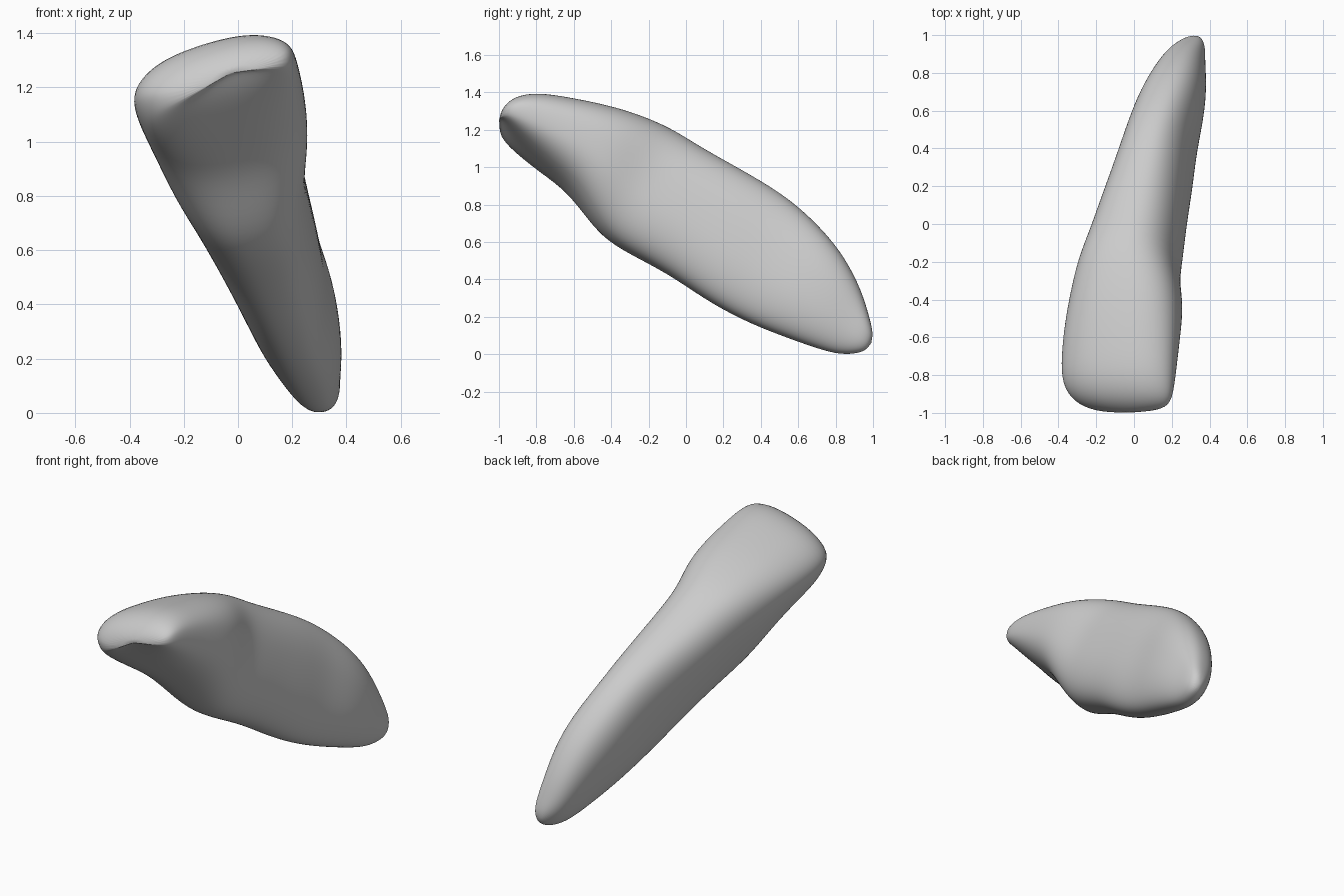
import bpy
import bmesh
import math
from mathutils import Vector

default_cube = bpy.data.objects.get("Cube")
if default_cube:
    bpy.data.objects.remove(default_cube, do_unlink=True)

SIDES = 32

# Cross-sections from biting edge to root tip:
# lower point (y, z), upper point (y, z), centre x, half width
SECTIONS = [
    (-.99, 1.2, -.98, 1.32, -.03, .18),
    (-.95, 1.12, -.92, 1.38, -.06, .26),
    (-.87, 1.04, -.8, 1.4, -.08, .3),
    (-.77, .96, -.62, 1.37, -.07, .31),
    (-.65, .87, -.42, 1.33, -.05, .31),
    (-.56, .76, -.25, 1.28, -.03, .3),
    (-.45, .62, -.08, 1.21, -.02, .27),
    (-.3, .53, .06, 1.12, .02, .25),
    (-.1, .43, .22, 1.03, .06, .23),
    (.1, .29, .4, .93, .11, .21),
    (.3, .18, .57, .82, .15, .19),
    (.5, .1, .73, .67, .2, .18),
    (.67, .04, .85, .52, .24, .15),
    (.8, 0, .94, .34, .27, .11),
    (.9, 0, .98, .2, .3, .08),
    (.96, .02, 1, .12, .32, .04),
]


def make_material(name, colour):
    material = bpy.data.materials.new(name)
    material.use_nodes = True
    material.diffuse_color = colour
    shader = material.node_tree.nodes["Principled BSDF"]
    shader.inputs["Base Color"].default_value = colour
    shader.inputs["Roughness"].default_value = 0.6
    return material


def squared(value, power):
    """Signed power that turns a circle into a rounded square."""
    return math.copysign(abs(value) ** power, value)


def section_points(section, along):
    """Rolled, rounded section whose silhouettes match the given extents."""
    low_y, low_z, high_y, high_z, centre_x, half_width = section
    low = Vector((centre_x, low_y, low_z))
    high = Vector((centre_x, high_y, high_z))
    centre = (low + high) / 2
    half_depth = (high - low).length / 2
    up = (high - low).normalized()
    side = Vector((1, 0, 0))

    # Boxier crown, rounder root, with less roll towards the root tip
    power = 0.75 + 0.15 * along
    roll = math.radians(19 - 11 * along)
    c, s = math.cos(roll), math.sin(roll)

    # Undo the roll to find the section's own depth and width
    q = 2 / (2 - power)
    a, b = c ** q, s ** q
    d, w = half_depth ** q, half_width ** q
    depth = max((d * a - w * b) / (a * a - b * b), d * 0.3) ** (1 / q)
    width = max((w * a - d * b) / (a * a - b * b), w * 0.3) ** (1 / q)
    depth_axis = up * c - side * s
    width_axis = side * c + up * s

    # The crown arches across its width and the root narrows underneath
    arch = 0.045 * max(0, 1 - 2.5 * along)
    points = []
    for i in range(SIDES):
        angle = math.tau * i / SIDES
        across = squared(math.cos(angle), power)
        rise = squared(math.sin(angle), power)
        taper = 1 + 0.1 * rise
        bend = arch * (0.3 - across * across)
        points.append(centre + width_axis * (width * across * taper)
                      + depth_axis * (depth * rise + bend))
    return points


# Loft the crown and root as one closed skin
bm = bmesh.new()
last = len(SECTIONS) - 1
rings = [[bm.verts.new(p) for p in section_points(section, i / last)]
         for i, section in enumerate(SECTIONS)]
for ring, following in zip(rings, rings[1:]):
    for i in range(SIDES):
        j = (i + 1) % SIDES
        bm.faces.new((ring[i], ring[j], following[j], following[i]))

# Rounded caps at the biting edge and the root tip
for ring, push in ((rings[0], Vector((0, -.015, .005))),
                   (rings[-1], Vector((0, .012, -.01)))):
    middle = sum((v.co for v in ring), Vector()) / SIDES
    pole = bm.verts.new(middle + push)
    for i in range(SIDES):
        bm.faces.new((ring[i], ring[(i + 1) % SIDES], pole))
bmesh.ops.recalc_face_normals(bm, faces=bm.faces)

mesh = bpy.data.meshes.new("tooth")
bm.to_mesh(mesh)
bm.free()
mesh.materials.append(make_material("light grey", (0.6, 0.6, 0.6, 1)))
tooth = bpy.data.objects.new("tooth", mesh)
bpy.context.collection.objects.link(tooth)

# Smooth surface
subdivision = tooth.modifiers.new("smooth", "SUBSURF")
subdivision.levels = 2
subdivision.render_levels = 2
for polygon in mesh.polygons:
    polygon.use_smooth = True
